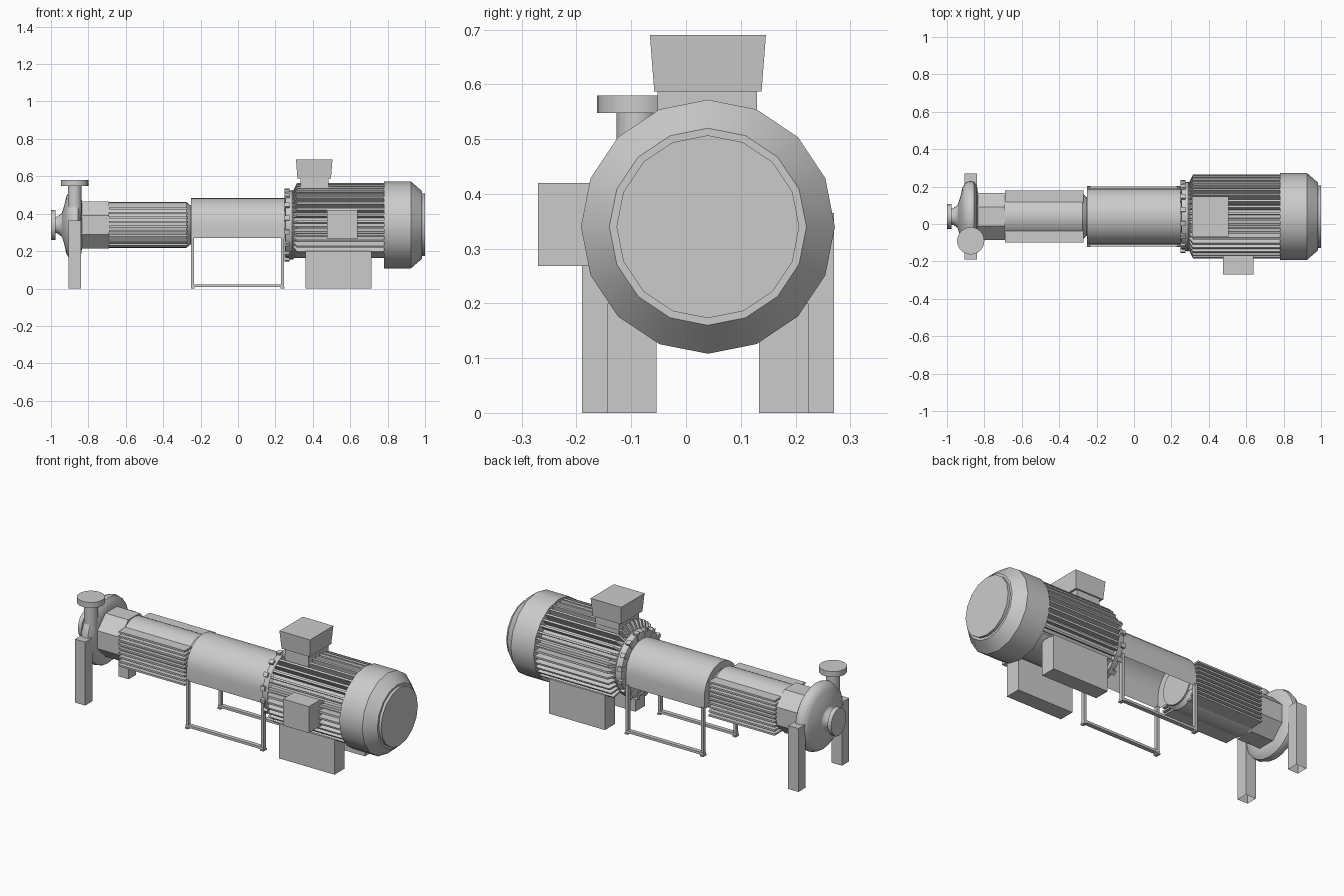
import bpy, bmesh, math
from mathutils import Vector

if "Cube" in bpy.data.objects:
    bpy.data.objects.remove(bpy.data.objects["Cube"])

CY, CZ = 0.04, 0.34  # shaft axis


def make(name, verts, faces, angle=None):
    me = bpy.data.meshes.new(name)
    me.from_pydata(verts, [], faces)
    bm = bmesh.new()
    bm.from_mesh(me)
    bmesh.ops.recalc_face_normals(bm, faces=bm.faces)
    bm.to_mesh(me)
    bm.free()
    ob = bpy.data.objects.new(name, me)
    bpy.context.collection.objects.link(ob)
    if angle:
        bpy.context.view_layer.objects.active = ob
        ob.select_set(True)
        bpy.ops.object.shade_smooth_by_angle(angle=math.radians(angle))
        ob.select_set(False)
    return ob


def box(name, x0, x1, y0, y1, z0, z1, flare=0.0, open_bottom=False):
    f = flare
    v = [(x0, y0, z0), (x1, y0, z0), (x1, y1, z0), (x0, y1, z0),
         (x0 - f, y0 - f, z1), (x1 + f, y0 - f, z1), (x1 + f, y1 + f, z1), (x0 - f, y1 + f, z1)]
    q = [(4, 5, 6, 7), (0, 1, 5, 4), (1, 2, 6, 5), (2, 3, 7, 6), (3, 0, 4, 7)]
    if not open_bottom:
        q.append((3, 2, 1, 0))
    return make(name, v, q)


def lathe(name, prof, n, axis='X', at=(0, CY, CZ), phase=0.0, ysc=1.0, angle=32):
    # prof: (position along axis, radius) pairs; both ends capped
    v, q = [], []
    for p, r in prof:
        for i in range(n):
            a = 2 * math.pi * i / n + phase
            c, s = r * math.cos(a), r * math.sin(a)
            o = (p, c * ysc, s) if axis == 'X' else (c, s, p)
            v.append(tuple(Vector(o) + Vector(at)))
    for k in range(len(prof) - 1):
        for i in range(n):
            j = (i + 1) % n
            q.append((k * n + i, k * n + j, (k + 1) * n + j, (k + 1) * n + i))
    q += [tuple(range(n)), tuple(range((len(prof) - 1) * n, len(prof) * n))]
    return make(name, v, q, angle)


def radial_blocks(name, angles, x0, x1, r0, r1, t, chamfer=0.0):
    # thin blocks standing out from the shaft axis
    v, q = [], []
    for a in angles:
        b = len(v)
        c, s = math.cos(a), math.sin(a)
        for x, r in ((x0, r0), (x1, r0), (x1, r1), (x0 + chamfer, r1)):
            for w in (-t / 2, t / 2):
                v.append((x, CY + r * c - w * s, CZ + r * s + w * c))
        q += [tuple(b + i for i in f) for f in
              ((0, 2, 4, 6), (1, 3, 5, 7), (0, 1, 3, 2), (2, 3, 5, 4), (4, 5, 7, 6), (6, 7, 1, 0))]
    return make(name, v, q)


# Motor: fan cover, core, cooling fins
lathe("fan_cover", [(0.78, 0.232), (0.925, 0.232), (0.985, 0.18), (0.985, 0.167), (1.0, 0.167)], 16)
lathe("motor_core", [(0.29, 0.178), (0.79, 0.178)], 32)
N = 40
fin_angles = [2 * math.pi * (i + 0.5) / N for i in range(N)]
fin_angles = [a for a in fin_angles if math.sin(a) > -0.76]
radial_blocks("motor_fins", fin_angles, 0.285, 0.785, 0.165, 0.224, 0.011, 0.03)

# Motor front flange with bolt lugs
lathe("motor_flange", [(0.25, 0.165), (0.255, 0.182), (0.29, 0.186), (0.30, 0.178)], 32)
radial_blocks("flange_lugs", [2 * math.pi * (i + 0.5) / 16 for i in range(16)],
              0.248, 0.275, 0.15, 0.196, 0.025)

# Terminal box, side box, motor feet
box("terminal_box_neck", 0.335, 0.485, -0.052, 0.13, 0.50, 0.587)
box("terminal_box", 0.318, 0.497, -0.058, 0.138, 0.587, 0.69, 0.008)
box("side_box", 0.475, 0.64, -0.27, -0.13, 0.268, 0.42)
for s, nm in ((-1, "front"), (1, "back")):
    y = CY + s * 0.1385
    box("motor_foot_" + nm, 0.36, 0.715, y - 0.045, y + 0.045, 0.0, 0.2)

# Coupling guard: inverted U shell with end plates
prof = [(CY - 0.15, 0.27)]
prof += [(CY - 0.15 * math.cos(math.pi * i / 14), CZ + 0.145 * math.sin(math.pi * i / 14)) for i in range(15)]
prof += [(CY + 0.15, 0.27)]
n = len(prof)
make("coupling_guard", [(x, y, z) for x in (-0.25, 0.25) for y, z in prof],
     [(i, i + 1, n + i + 1, n + i) for i in range(n - 1)] +
     [tuple(range(n)), tuple(range(n, 2 * n))], 30)

# Guard frame: posts, rails and small outward foot tabs
for s, nm in ((-1, "front"), (1, "back")):
    y = CY + s * 0.148
    for x, side in ((-0.242, "left"), (0.238, "right")):
        box(f"frame_post_{nm}_{side}", x - 0.008, x + 0.008, y - 0.01, y + 0.01, 0.0, 0.28)
    box("frame_rail_" + nm, -0.25, 0.246, y - 0.012, y + 0.012, 0.008, 0.022)
    for x, side in ((-0.242, "left"), (0.238, "right")):
        box(f"frame_tab_{nm}_{side}", x - 0.01, x + 0.01, y - 0.016, y + 0.016, 0.0, 0.008)

# Bearing housing with horizontal side ribs
lathe("bearing_housing", [(-0.70, 0.122), (-0.275, 0.122), (-0.255, 0.105), (-0.245, 0.105)], 32)
for s, nm in ((-1, "front"), (1, "back")):
    for i in range(9):
        z = 0.236 + i * 0.024
        inner = math.sqrt(max(0.122 ** 2 - (z - CZ) ** 2, 0)) - 0.012
        a, b = sorted((CY + s * inner, CY + s * 0.14))
        box(f"housing_rib_{nm}_{i + 1}", -0.69, -0.27, a, b, z - 0.005, z + 0.005)

# Octagonal adapter between pump and bearing housing
lathe("pump_adapter", [(-0.84, 0.135), (-0.69, 0.135)], 8, phase=math.pi / 8, angle=None)

# Pump casing
lathe("pump_casing", [(-0.94, 0.07), (-0.93, 0.10), (-0.917, 0.155), (-0.90, 0.183), (-0.875, 0.193),
                      (-0.855, 0.188), (-0.84, 0.165), (-0.835, 0.13)], 24, angle=40)

# Suction nozzle and flange
lathe("suction_nozzle", [(-0.98, 0.042), (-0.965, 0.045), (-0.945, 0.06), (-0.93, 0.085)], 20)
lathe("suction_flange", [(-1.0, 0.08), (-0.976, 0.08)], 16, ysc=0.85)

# Discharge nozzle and flange
lathe("discharge_pipe", [(0.36, 0.037), (0.555, 0.037)], 20, 'Z', (-0.873, -0.09, 0))
lathe("discharge_flange", [(0.548, 0.073), (0.58, 0.073)], 24, 'Z', (-0.873, -0.09, 0))

# Pump legs, open underneath
for y0, nm in ((-0.19, "front"), (0.205, "back")):
    box("pump_leg_" + nm, -0.905, -0.84, y0, y0 + 0.065, 0.0, 0.365, open_bottom=True)
